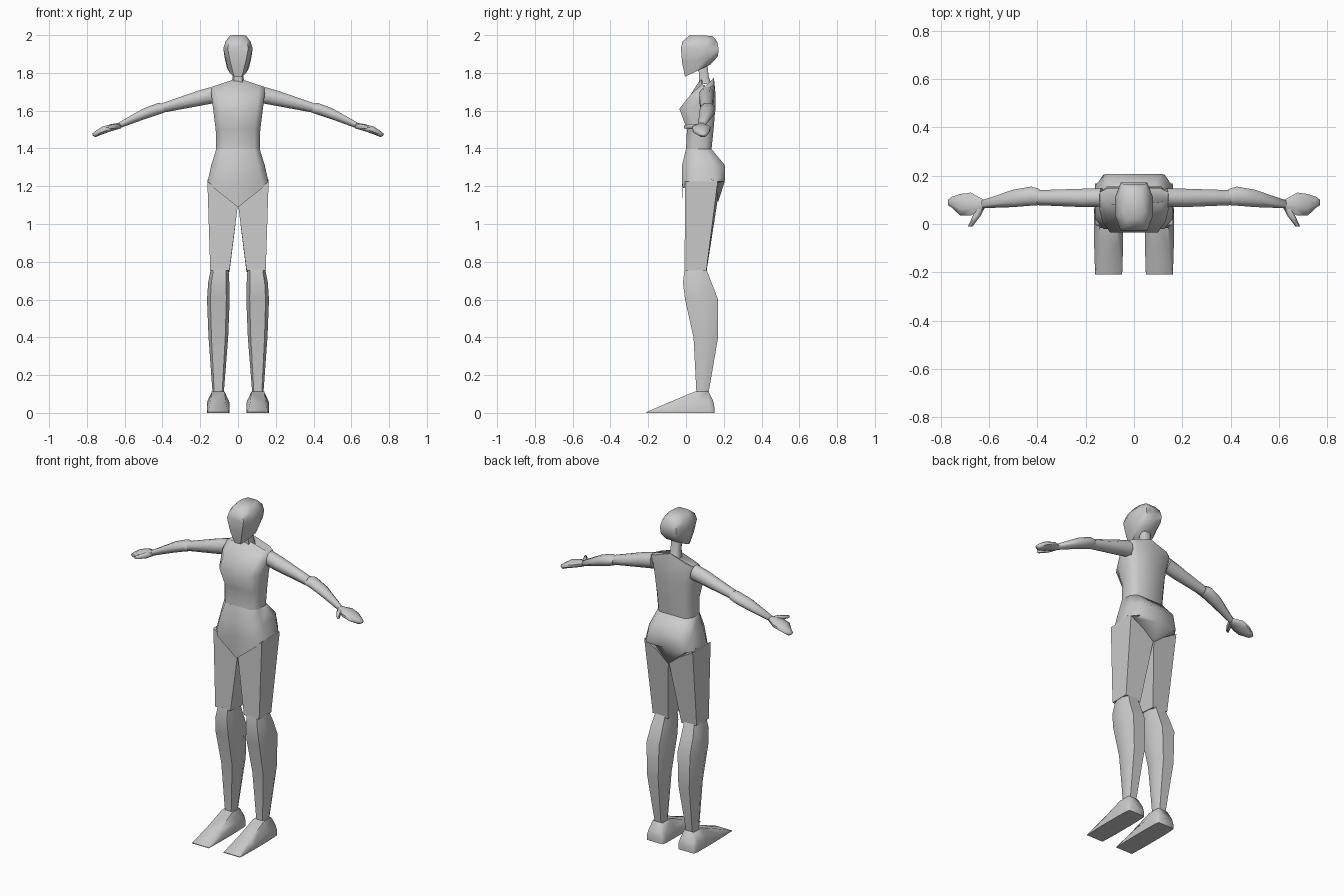
import bpy, bmesh, math

grey = bpy.data.materials.new("body_grey")
grey.diffuse_color = (0.6, 0.6, 0.6, 1)


def loft(name, rings, mirror=False, smooth=60):
    """Skin a stack of equal-sized rings, cap the ends, optionally mirror in x."""
    bm = bmesh.new()
    loops = [[bm.verts.new(p) for p in r] for r in rings]
    n = len(loops[0])
    for a, b in zip(loops, loops[1:]):
        for i in range(n):
            j = (i + 1) % n
            bm.faces.new((a[i], a[j], b[j], b[i]))
    bm.faces.new(loops[0])
    bm.faces.new(loops[-1])
    bmesh.ops.remove_doubles(bm, verts=bm.verts, dist=0.0005)
    bmesh.ops.recalc_face_normals(bm, faces=bm.faces)
    me = bpy.data.meshes.new(name)
    bm.to_mesh(me)
    bm.free()
    me.materials.append(grey)
    ob = bpy.data.objects.new(name, me)
    bpy.context.collection.objects.link(ob)
    if mirror:
        ob.modifiers.new("mirror", 'MIRROR').use_mirror_merge = False
    bpy.ops.object.select_all(action='DESELECT')
    bpy.context.view_layer.objects.active = ob
    ob.select_set(True)
    if smooth:
        bpy.ops.object.shade_smooth_by_angle(angle=math.radians(smooth))
    return ob


def level(z, w, y0, y1, cx=0, c=0.3, sx=0, sy=0, front=1):
    """Horizontal chamfered ring; sx and sy tilt it, front narrows the -y side."""
    d = y1 - y0
    half = [(0, y0), (w * (1 - c) * front, y0), (w * (1 + front) / 2, y0 + d * c),
            (w, y1 - d * c), (w * (1 - c), y1), (0, y1)]
    pts = half + [(-x, y) for x, y in half[-2:0:-1]]
    return [(cx + x, y, z + sx * abs(x) + sy * y) for x, y in pts]


def across(x, y0, y1, z0, z1, c=0.3, lean=0):
    """Upright chamfered ring for parts that run along x."""
    dy, dz = (y1 - y0) * c, (z1 - z0) * c
    yz = [(y0 + dy, z0), (y1 - dy, z0), (y1, z0 + dz), (y1, z1 - dz),
          (y1 - dy, z1), (y0 + dy, z1), (y0, z1 - dz), (y0, z0 + dz)]
    return [(x + lean * (z - z0), y, z) for y, z in yz]


# Head with slanted jaw, and neck
loft("head", [
    level(1.782, 0.058, -0.005, 0.13, sy=0.48, front=0.5),
    level(1.855, 0.070, -0.020, 0.17, sy=0.2, front=0.8),
    level(1.930, 0.078, -0.027, 0.172),
    level(1.967, 0.066, -0.018, 0.165),
    level(2.000, 0.042, 0.020, 0.140, sy=-0.03)])
loft("neck", [level(1.74, 0.034, 0.07, 0.135), level(1.78, 0.028, 0.07, 0.12),
              level(1.88, 0.028, 0.06, 0.11)])

# Torso from waist to sloping shoulders
loft("torso", [
    level(1.395, 0.115, 0.000, 0.135, c=0.25),
    level(1.500, 0.118, 0.005, 0.146, c=0.25),
    level(1.610, 0.132, -0.035, 0.155, c=0.25),
    level(1.690, 0.142, 0.028, 0.156, c=0.22),
    level(1.773, 0.140, 0.080, 0.148, c=0.22, sx=-0.34)])

# Pelvis with V-shaped underside
loft("pelvis", [
    level(1.090, 0.160, -0.015, 0.170, c=0.2, sx=0.8, sy=0.15),
    level(1.225, 0.161, -0.021, 0.205, c=0.22),
    level(1.310, 0.142, -0.021, 0.207, c=0.25),
    level(1.397, 0.115, 0.000, 0.135, c=0.25)])

# Faceted thighs
loft("thigh", [
    [(-0.162, -0.004, 1.225), (-0.001, -0.004, 1.10),
     (-0.001, 0.168, 1.13), (-0.162, 0.168, 1.225)],
    [(-0.147, -0.008, 0.755), (-0.045, -0.008, 0.755),
     (-0.045, 0.108, 0.745), (-0.147, 0.108, 0.755)]], mirror=True, smooth=0)

# Lower legs
loft("shin", [
    level(0.760, 0.047, -0.008, 0.108, -0.097),
    level(0.690, 0.056, -0.016, 0.135, -0.102),
    level(0.600, 0.060, -0.005, 0.170, -0.104),
    level(0.400, 0.052, 0.040, 0.170, -0.104),
    level(0.110, 0.030, 0.055, 0.120, -0.105)], mirror=True)

# Wedge feet, lofted from heel to toe
foot = []
for y, zt, wt, wb in ((0.150, 0.03, 0.048, 0.050), (0.145, 0.06, 0.045, 0.055),
                      (0.120, 0.112, 0.033, 0.058), (0.045, 0.112, 0.034, 0.060),
                      (-0.085, 0.058, 0.040, 0.060), (-0.210, 0.004, 0.054, 0.056)):
    zm = zt * 0.5
    foot.append([(-0.105 + x, y, z) for x, z in (
        (-wb, 0), (wb, 0), (wb, zm), (wt, zt), (-wt, zt), (-wb, zm))])
loft("foot", foot, mirror=True)

# Arms
loft("upper_arm", [
    across(-0.125, 0.072, 0.148, 1.640, 1.725, lean=-0.2),
    across(-0.200, 0.070, 0.146, 1.626, 1.704, lean=-0.2),
    across(-0.405, 0.078, 0.140, 1.588, 1.640, lean=0.1)], mirror=True)
loft("forearm", [
    across(-0.395, 0.078, 0.145, 1.588, 1.638, lean=0.1),
    across(-0.425, 0.076, 0.155, 1.578, 1.640),
    across(-0.500, 0.070, 0.142, 1.553, 1.612),
    across(-0.632, 0.065, 0.097, 1.505, 1.537)], mirror=True)

# Mitten hands and thumbs
loft("hand", [
    across(-0.622, 0.064, 0.100, 1.506, 1.537),
    across(-0.675, 0.035, 0.130, 1.490, 1.528),
    across(-0.720, 0.036, 0.124, 1.474, 1.515),
    across(-0.755, 0.068, 0.112, 1.460, 1.492),
    across(-0.770, 0.078, 0.100, 1.468, 1.480)], mirror=True)
thumb = []
for x, y, w, h in ((-0.630, 0.078, 0.018, 0.012), (-0.650, 0.035, 0.016, 0.014),
                   (-0.678, -0.010, 0.010, 0.008)):
    z = 1.518 + 0.08 * (x + 0.63)
    thumb.append([(x - w, y, z), (x - w / 2, y, z + h), (x + w / 2, y, z + h),
                  (x + w, y, z), (x + w / 2, y, z - h), (x - w / 2, y, z - h)])
loft("thumb", thumb, mirror=True)
